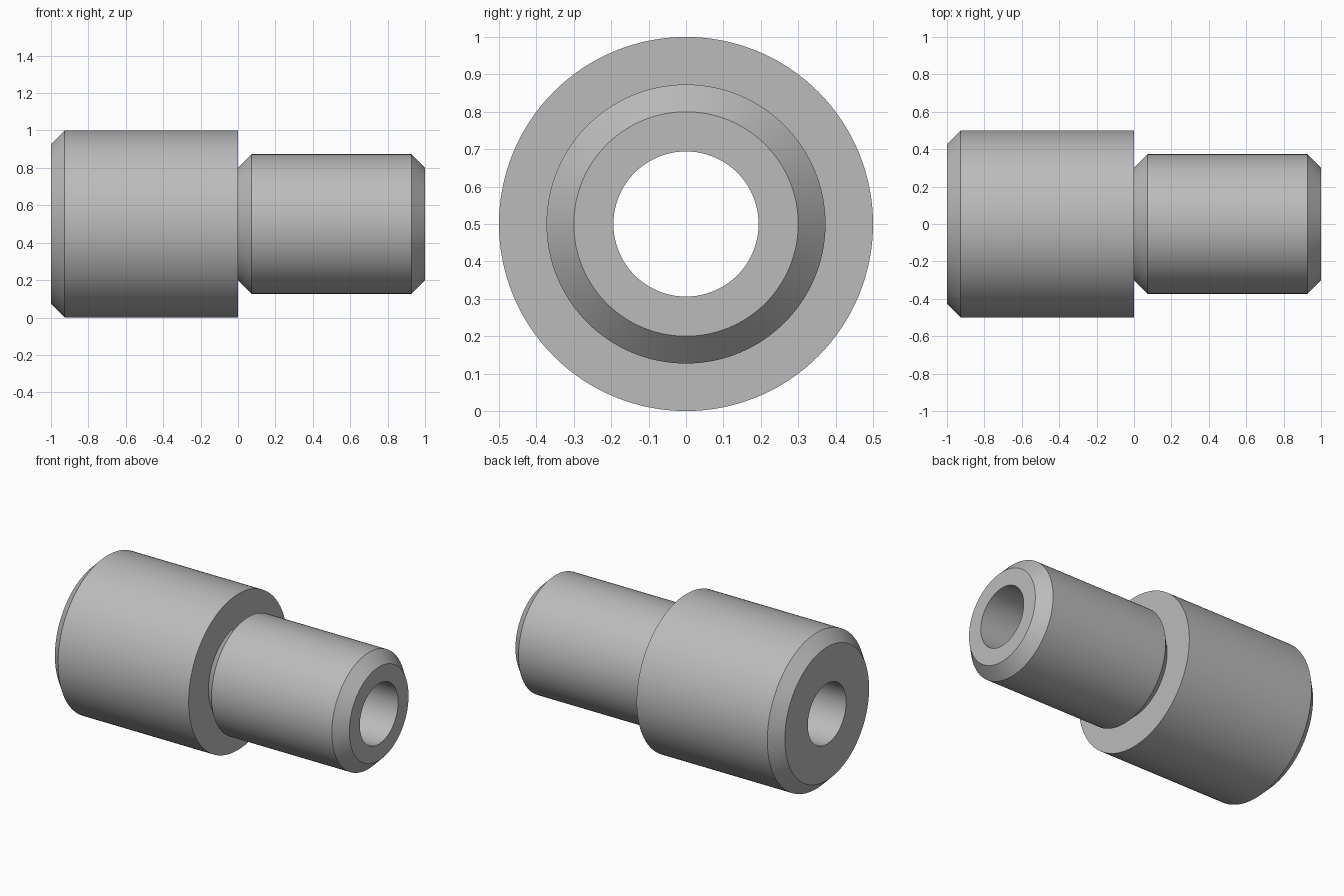
import bpy
import bmesh
import math
from mathutils import Matrix, Vector

cube = bpy.data.objects.get("Cube")
if cube:
    bpy.data.objects.remove(cube, do_unlink=True)

SEGMENTS = 128
RADIUS, PIN, NECK, BORE = 0.5, 0.373, 0.3, 0.194
CHAMFER = 0.073

steel = bpy.data.materials.new("plain_grey_steel")
steel.use_nodes = True
grey = (0.5, 0.5, 0.5, 1.0)
steel.diffuse_color = grey
steel.node_tree.nodes["Principled BSDF"].inputs["Base Color"].default_value = grey


def lathe(name, profile):
    """Revolve a closed (x, radius) profile around the x axis."""
    bm = bmesh.new()
    rings = []
    for x, r in profile:
        ring = []
        for i in range(SEGMENTS):
            a = math.tau * i / SEGMENTS
            ring.append(bm.verts.new((x, r * math.cos(a), r * math.sin(a))))
        rings.append(ring)
    for k, ring in enumerate(rings):
        following = rings[(k + 1) % len(rings)]
        for i in range(SEGMENTS):
            j = (i + 1) % SEGMENTS
            bm.faces.new((ring[i], ring[j], following[j], following[i]))
    bmesh.ops.recalc_face_normals(bm, faces=bm.faces)
    bmesh.ops.transform(bm, matrix=Matrix.Translation(Vector((0, 0, RADIUS))), verts=bm.verts)
    mesh = bpy.data.meshes.new(name)
    bm.to_mesh(mesh)
    bm.free()
    mesh.materials.append(steel)
    obj = bpy.data.objects.new(name, mesh)
    bpy.context.collection.objects.link(obj)
    return obj


# Stepped bushing: wide chamfered body, undercut shoulder, narrow pin, through bore
bushing = lathe("stepped_bushing", [
    (-1, BORE),
    (-1, RADIUS - CHAMFER),
    (-1 + CHAMFER, RADIUS),
    (0, RADIUS),
    (0, NECK),
    (CHAMFER, PIN),
    (1 - CHAMFER, PIN),
    (1, NECK),
    (1, BORE),
])

bpy.ops.object.select_all(action="DESELECT")
bushing.select_set(True)
bpy.context.view_layer.objects.active = bushing
bpy.ops.object.shade_smooth_by_angle(angle=math.radians(30))
